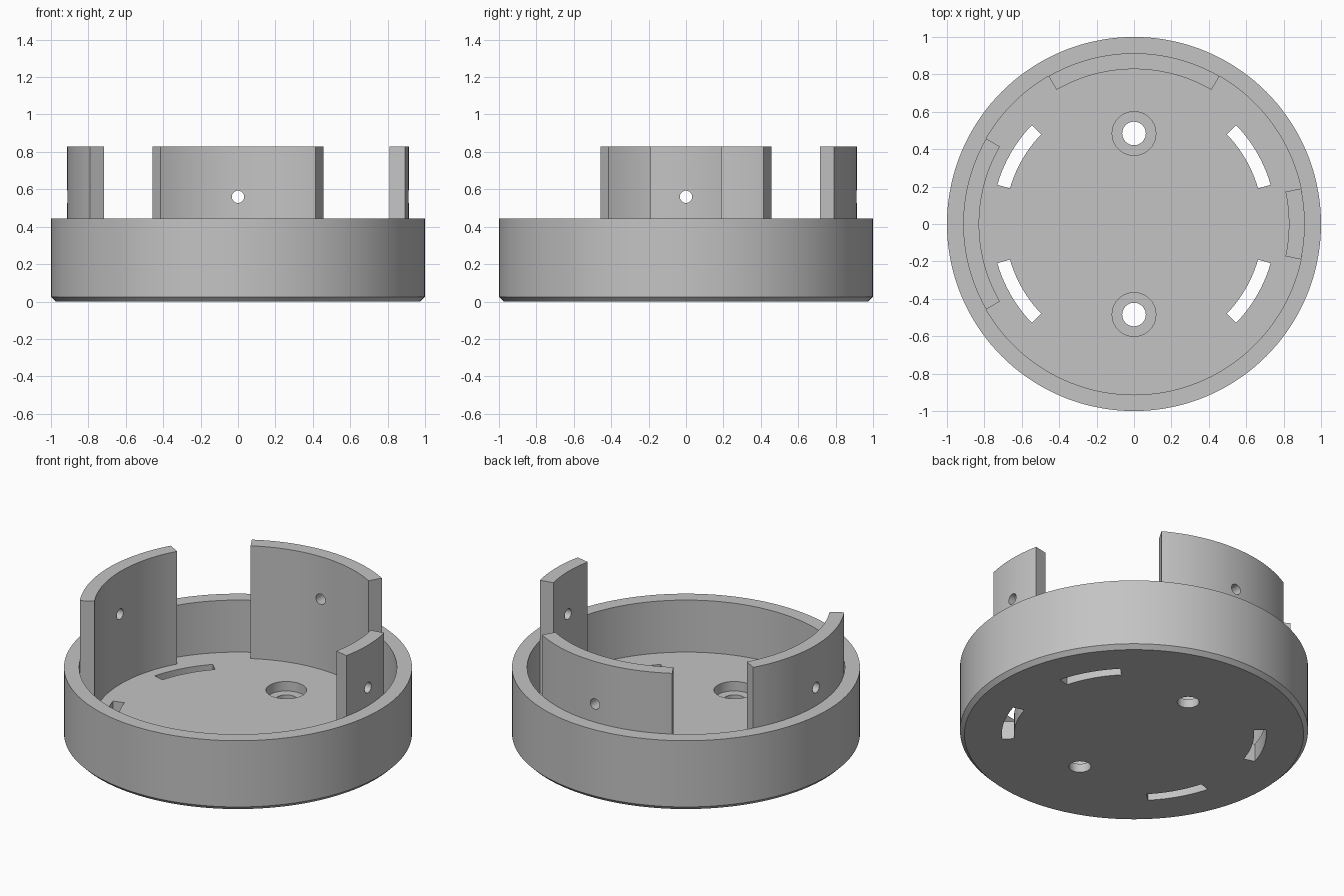
import bpy
import bmesh
from math import radians, cos, sin, pi
from mathutils import Matrix

if "Cube" in bpy.data.objects:
    bpy.data.objects.remove(bpy.data.objects["Cube"])

RIM, INNER, TAB_INNER = 1.0, 0.913, 0.828
FLOOR, WALL_TOP, TAB_TOP = 0.115, 0.445, 0.83
CHAMFER = 0.025

grey = bpy.data.materials.new("plain grey")
grey.use_nodes = True
colour = (0.55, 0.55, 0.55, 1)
grey.diffuse_color = colour
grey.node_tree.nodes["Principled BSDF"].inputs["Base Color"].default_value = colour


def make_object(name, bm):
    bmesh.ops.recalc_face_normals(bm, faces=bm.faces)
    mesh = bpy.data.meshes.new(name)
    bm.to_mesh(mesh)
    bm.free()
    mesh.materials.append(grey)
    obj = bpy.data.objects.new(name, mesh)
    bpy.context.collection.objects.link(obj)
    return obj


def lathe(name, profile, steps=144):
    """Spin a closed-on-axis profile of (radius, height) around z."""
    bm = bmesh.new()
    verts = [bm.verts.new((r, 0, z)) for r, z in profile]
    edges = [bm.edges.new(pair) for pair in zip(verts, verts[1:])]
    bmesh.ops.spin(bm, geom=verts + edges, cent=(0, 0, 0), axis=(0, 0, 1),
                   angle=2 * pi, steps=steps, use_duplicate=False)
    bmesh.ops.remove_doubles(bm, verts=bm.verts, dist=0.0001)
    return make_object(name, bm)


def arc_block(name, r_in, r_out, mid, half, z0, z1):
    """Solid ring segment centred on the angle mid, in degrees."""
    bm = bmesh.new()
    steps = max(8, round(half * 0.8))
    angles = [radians(mid - half + 2 * half * i / steps) for i in range(steps + 1)]
    ring = [(r_out, a) for a in angles] + [(r_in, a) for a in reversed(angles)]
    face = bm.faces.new([bm.verts.new((r * cos(a), r * sin(a), z0)) for r, a in ring])
    top = bmesh.ops.extrude_face_region(bm, geom=[face])["geom"]
    bmesh.ops.translate(bm, vec=(0, 0, z1 - z0),
                        verts=[g for g in top if isinstance(g, bmesh.types.BMVert)])
    return make_object(name, bm)


def rod(name, radius, length, matrix):
    bm = bmesh.new()
    bmesh.ops.create_cone(bm, cap_ends=True, segments=40, radius1=radius,
                          radius2=radius, depth=length, matrix=matrix)
    return make_object(name, bm)


def cut(target, cutter):
    cutter.hide_render = True
    mod = target.modifiers.new("cut", "BOOLEAN")
    mod.operation = "DIFFERENCE"
    mod.solver = "EXACT"
    mod.object = cutter
    bpy.context.view_layer.objects.active = target
    bpy.ops.object.modifier_apply(modifier=mod.name)
    bpy.data.objects.remove(cutter)


def smooth(obj):
    bpy.ops.object.select_all(action="DESELECT")
    obj.select_set(True)
    bpy.context.view_layer.objects.active = obj
    bpy.ops.object.shade_smooth_by_angle(angle=radians(20))


# Round tray with a chamfered foot
tray = lathe("round_tray", [(0, 0), (RIM - CHAMFER, 0), (RIM, CHAMFER),
                            (RIM, WALL_TOP), (INNER, WALL_TOP),
                            (INNER, FLOOR), (0, FLOOR)])

# Counterbored screw holes in the floor
for y in (-0.484, 0.484):
    cut(tray, rod("screw_hole_cutter", 0.063, 1, Matrix.Translation((0, y, 0))))
    cut(tray, rod("counterbore_cutter", 0.117, 0.2, Matrix.Translation((0, y, 0.155))))

# Four curved slots through the floor
for mid in (30, 150, 210, 330):
    cut(tray, arc_block("slot_cutter", 0.69, 0.76, mid, 14, -0.1, 0.3))
smooth(tray)

# Upright curved tabs, each with a radial pin hole
for name, mid, half in (("back_tab", 90, 30), ("right_tab", 180, 30), ("left_tab", 0, 12)):
    tab = arc_block(name, TAB_INNER, INNER, mid, half, FLOOR, TAB_TOP)
    turn = (Matrix.Rotation(radians(mid), 4, "Z") @ Matrix.Translation((0.87, 0, 0.56))
            @ Matrix.Rotation(pi / 2, 4, "Y"))
    cut(tab, rod("pin_hole_cutter", 0.033, 0.4, turn))
    smooth(tab)
